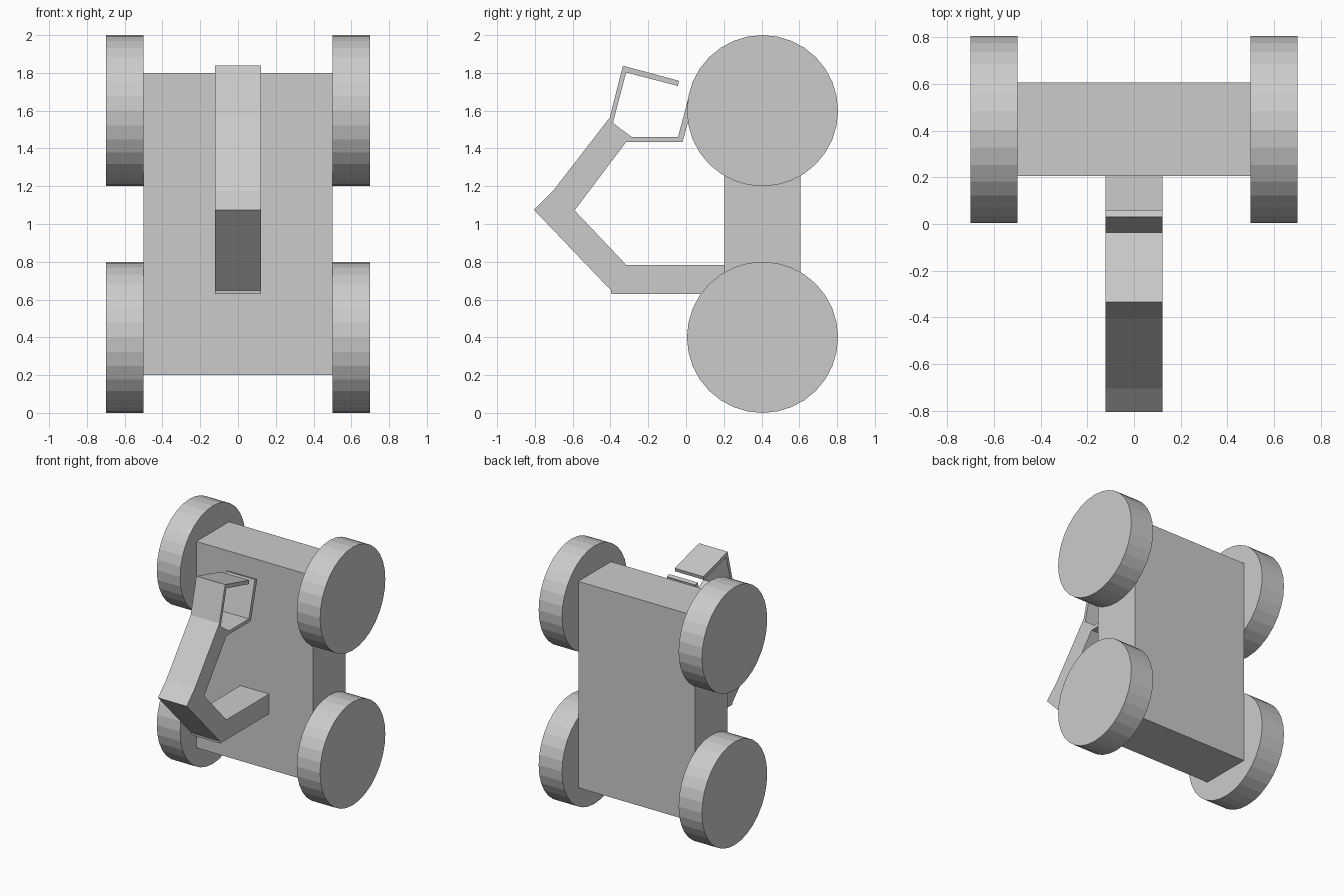
import bpy, bmesh
from math import pi

if "Cube" in bpy.data.objects:
    bpy.data.objects.remove(bpy.data.objects["Cube"])

BODY_Y = 0.405     # centre line of body and wheels
ARM_HALF = 0.123   # half width of the arm


def box(name, center, size):
    bpy.ops.mesh.primitive_cube_add(size=1, location=center)
    ob = bpy.context.object
    ob.name = name
    ob.scale = size
    return ob


def wheel(name, x, z):
    bpy.ops.mesh.primitive_cylinder_add(vertices=32, radius=0.4, depth=0.2,
                                        location=(x, BODY_Y, z), rotation=(0, pi / 2, 0))
    bpy.context.object.name = name


def extrude_profile(name, points, half_width):
    """Extrude a (y, z) outline symmetrically along x."""
    bm = bmesh.new()
    face = bm.faces.new([bm.verts.new((-half_width, y, z)) for y, z in points])
    new = bmesh.ops.extrude_face_region(bm, geom=[face])["geom"]
    verts = [v for v in new if isinstance(v, bmesh.types.BMVert)]
    bmesh.ops.translate(bm, verts=verts, vec=(2 * half_width, 0, 0))
    bmesh.ops.recalc_face_normals(bm, faces=bm.faces)
    mesh = bpy.data.meshes.new(name)
    bm.to_mesh(mesh)
    bm.free()
    ob = bpy.data.objects.new(name, mesh)
    bpy.context.collection.objects.link(ob)


# Upright slab body
box("body", (0, BODY_Y, 1.0), (1.0, 0.4, 1.6))

# Four wheels on the sides
for side, x in (("left", -0.6), ("right", 0.6)):
    for level, z in (("lower", 0.4), ("upper", 1.6)):
        wheel(f"{level}_{side}_wheel", x, z)

# Bent arm ending in a two-fingered gripper
arm_outline = [
    # underside of the mount and outer side of the elbow
    (0.205, 0.63), (-0.395, 0.63), (-0.397, 0.648), (-0.805, 1.075),
    (-0.704, 1.175), (-0.404, 1.563),
    # upper finger
    (-0.334, 1.838), (-0.037, 1.758), (-0.043, 1.731), (-0.317, 1.802),
    # palm
    (-0.387, 1.535), (-0.287, 1.461),
    # lower finger
    (-0.042, 1.461), (0.031, 1.738), (0.06, 1.73), (-0.018, 1.434),
    # inner side of the elbow
    (-0.317, 1.434), (-0.59, 1.072), (-0.317, 0.784), (0.205, 0.784),
]
extrude_profile("gripper_arm", arm_outline, ARM_HALF)
